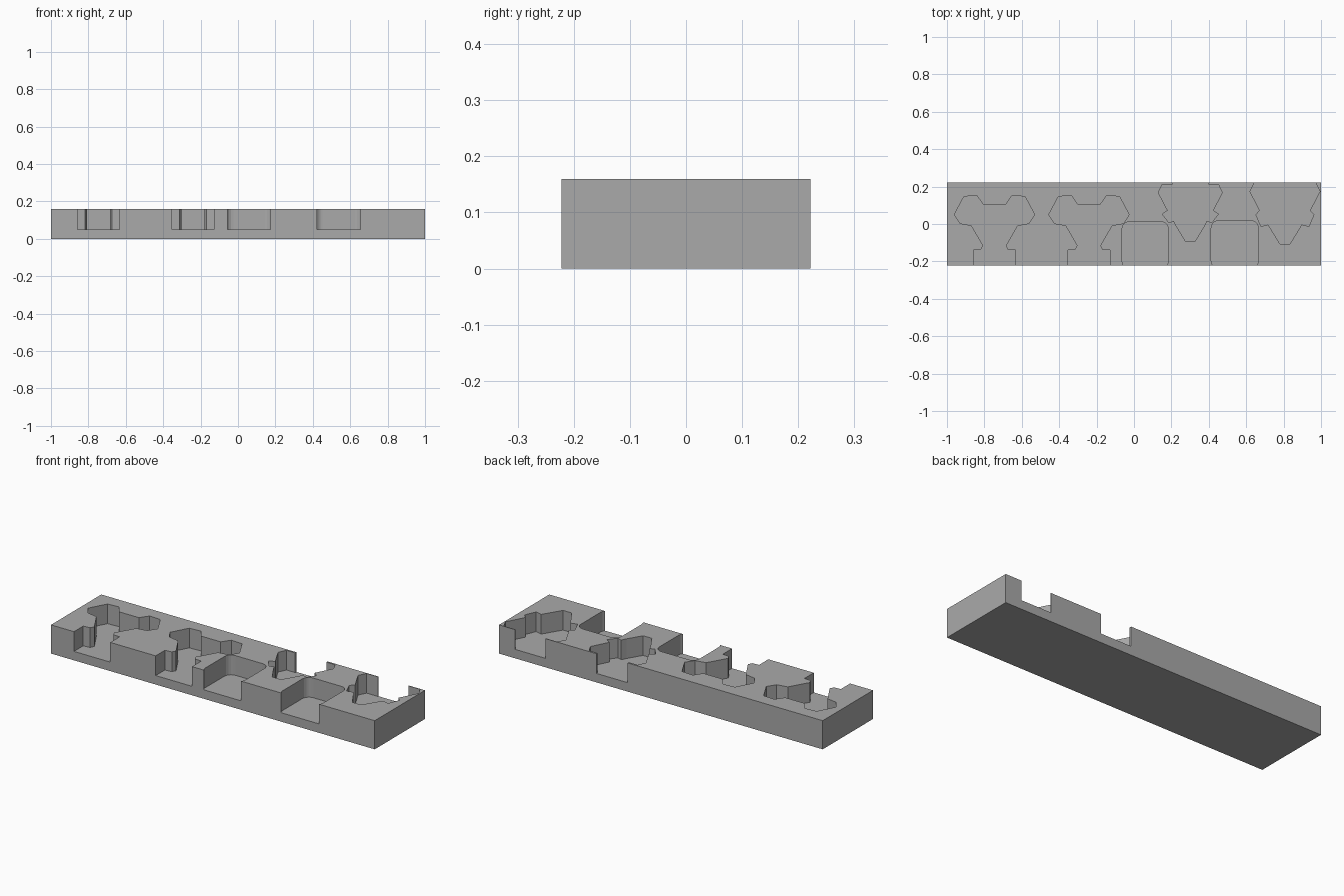
import bpy, bmesh, math

cube = bpy.data.objects.get("Cube")
if cube:
    bpy.data.objects.remove(cube, do_unlink=True)

HALF_DEPTH, HEIGHT, FLOOR = 0.222, 0.16, 0.05

grey = bpy.data.materials.new("plain_grey")
grey.use_nodes = True
grey.diffuse_color = (0.4, 0.4, 0.4, 1)
grey.node_tree.nodes["Principled BSDF"].inputs["Base Color"].default_value = (0.4, 0.4, 0.4, 1)


def prism(name, outline, z0, z1):
    """Extrude a closed outline from z0 to z1."""
    bm = bmesh.new()
    face = bm.faces.new([bm.verts.new((x, y, z0)) for x, y in outline])
    top = bmesh.ops.extrude_face_region(bm, geom=[face])["geom"]
    verts = [v for v in top if isinstance(v, bmesh.types.BMVert)]
    bmesh.ops.translate(bm, verts=verts, vec=(0, 0, z1 - z0))
    bmesh.ops.recalc_face_normals(bm, faces=bm.faces)
    mesh = bpy.data.meshes.new(name)
    bm.to_mesh(mesh)
    bm.free()
    mesh.materials.append(grey)
    obj = bpy.data.objects.new(name, mesh)
    bpy.context.collection.objects.link(obj)
    return obj


def mirrored(centre, half):
    """Full outline from the +x half, mirrored about centre."""
    return ([(centre + x, y) for x, y in half]
            + [(centre - x, y) for x, y in reversed(half)])


def rounded(x0, x1, y0, y1, r=0.04, steps=5):
    """Rectangle outline with rounded corners."""
    corners = [(x1 - r, y1 - r), (x0 + r, y1 - r), (x0 + r, y0 + r), (x1 - r, y0 + r)]
    return [(cx + r * math.cos(a), cy + r * math.sin(a))
            for i, (cx, cy) in enumerate(corners)
            for a in [math.pi / 2 * (i + s / steps) for s in range(steps + 1)]]


# Half outlines of the shaped pockets
front_half = [(0.112, -0.26), (0.112, -0.14), (0.072, -0.137), (0.061, -0.115),
              (0.123, -0.008), (0.184, 0.003), (0.215, 0.05), (0.163, 0.147),
              (0.094, 0.152), (0.061, 0.104)]
back_half = [(0.096, 0.26), (0.096, 0.212), (0.15, 0.212), (0.171, 0.168),
             (0.121, 0.072), (0.15, 0.053), (0.115, 0.008), (0.088, 0.016),
             (0.075, -0.01), (0.027, -0.09)]
wide_half = [(0.094, 0.26), (0.094, 0.218), (0.165, 0.218), (0.187, 0.174),
             (0.134, 0.072), (0.155, 0.05), (0.128, -0.013), (0.09, -0.003),
             (0.027, -0.106)]

pockets = [mirrored(-0.746, front_half), mirrored(-0.241, front_half),
           mirrored(0.301, back_half), mirrored(0.807, wide_half),
           rounded(-0.064, 0.184, -0.237, 0.012),
           rounded(0.413, 0.665, -0.237, 0.018)]

# Solid block
block = prism("tray_block", [(-1, -HALF_DEPTH), (1, -HALF_DEPTH),
                             (1, HALF_DEPTH), (-1, HALF_DEPTH)], 0, HEIGHT)

# Cut each pocket down to the common floor
bpy.context.view_layer.objects.active = block
for outline in pockets:
    cutter = prism("pocket_cutter", outline, FLOOR, HEIGHT + 0.1)
    cutter.hide_render = True
    mod = block.modifiers.new("pocket", 'BOOLEAN')
    mod.operation = 'DIFFERENCE'
    mod.solver = 'EXACT'
    mod.object = cutter
    bpy.ops.object.modifier_apply(modifier=mod.name)
    bpy.data.objects.remove(cutter, do_unlink=True)
